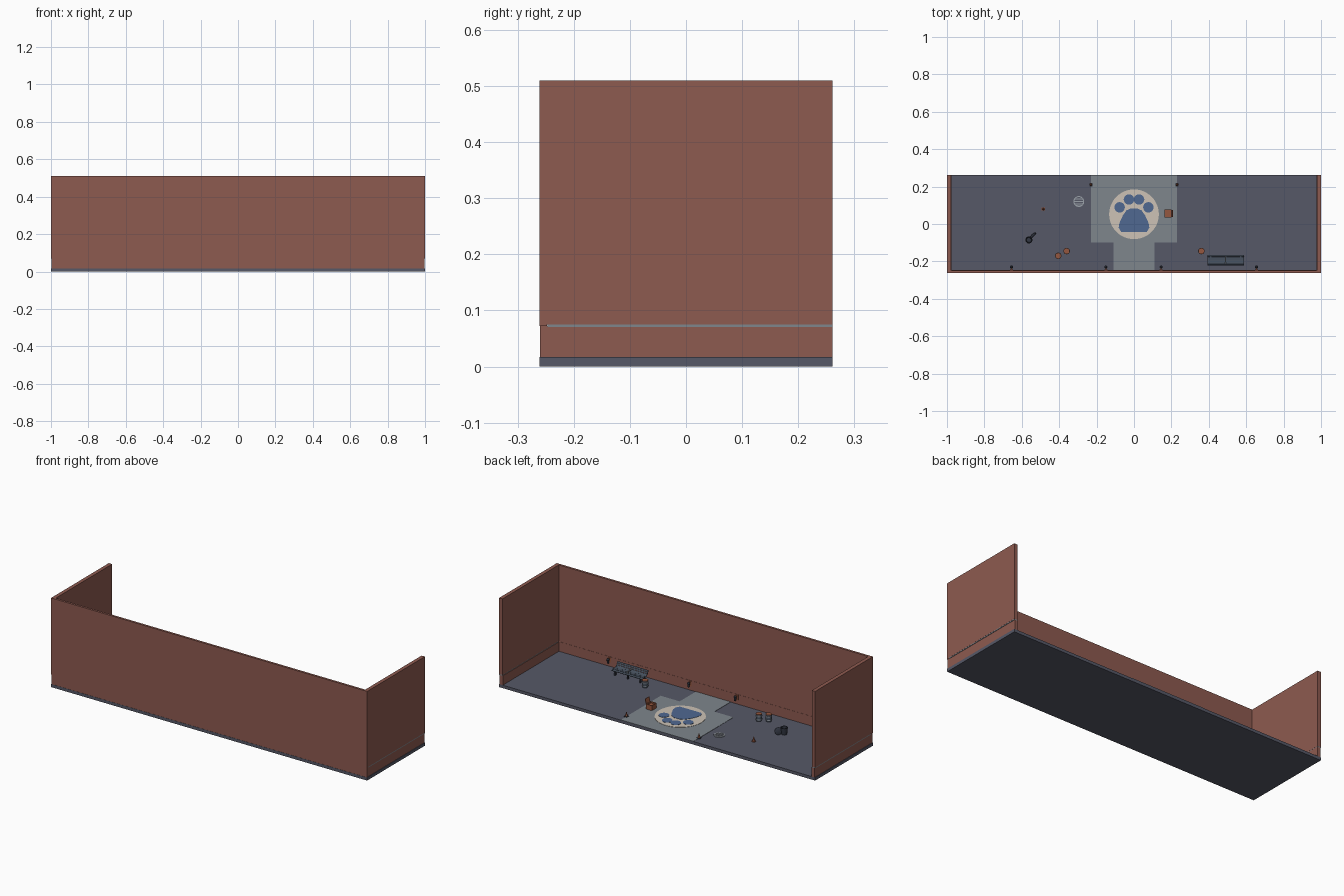
import bpy, bmesh, math
from mathutils import Matrix, Vector

if "Cube" in bpy.data.objects:
    bpy.data.objects.remove(bpy.data.objects["Cube"])

def mat(name, c):
    m = bpy.data.materials.new(name)
    m.diffuse_color = (*c, 1)
    m.use_nodes = True
    m.node_tree.nodes["Principled BSDF"].inputs["Base Color"].default_value = m.diffuse_color
    return m

BRICK = mat("brick red", (0.27, 0.103, 0.08))
FLOOR = mat("slate floor", (0.093, 0.098, 0.135))
PAVE = mat("paving grey", (0.21, 0.238, 0.262))
CREAM = mat("cream", (0.61, 0.545, 0.468))
BLUE = mat("muted blue", (0.08, 0.14, 0.283))
DARK = mat("dark iron", (0.032, 0.038, 0.055))
STEEL = mat("bench steel", (0.061, 0.08, 0.11))
RUST = mat("terracotta", (0.30, 0.095, 0.05))
PALE = mat("pale grey", (0.33, 0.36, 0.40))
G = 0.017  # floor level

def finish(name, bm, m, smooth=False):
    bmesh.ops.recalc_face_normals(bm, faces=bm.faces)
    me = bpy.data.meshes.new(name)
    bm.to_mesh(me)
    bm.free()
    me.materials.append(m)
    ob = bpy.data.objects.new(name, me)
    bpy.context.collection.objects.link(ob)
    if smooth:
        bpy.ops.object.select_all(action='DESELECT')
        ob.select_set(True)
        bpy.context.view_layer.objects.active = ob
        bpy.ops.object.shade_smooth_by_angle()
    return ob

def box(name, x0, x1, y0, y1, z0, z1, m, rot=None):
    bm = bmesh.new()
    bmesh.ops.create_cube(bm, size=1)
    bmesh.ops.scale(bm, vec=(x1 - x0, y1 - y0, z1 - z0), verts=bm.verts)
    if rot:
        bmesh.ops.rotate(bm, matrix=rot, verts=bm.verts)
    bmesh.ops.translate(bm, vec=((x0 + x1) / 2, (y0 + y1) / 2, (z0 + z1) / 2), verts=bm.verts)
    return finish(name, bm, m)

def lathe(name, prof, loc, m, n=20, rot=None):
    # closed solid of revolution from (radius, height) pairs
    bm = bmesh.new()
    rings = [[bm.verts.new((r * math.cos(2 * math.pi * i / n), r * math.sin(2 * math.pi * i / n), z))
              for i in range(n)] for r, z in prof]
    for a, b in zip(rings, rings[1:]):
        for i in range(n):
            bm.faces.new((a[i], a[(i + 1) % n], b[(i + 1) % n], b[i]))
    bm.faces.new(rings[0])
    bm.faces.new(rings[-1])
    if rot:
        bmesh.ops.rotate(bm, matrix=rot, verts=bm.verts)
    bmesh.ops.translate(bm, vec=loc, verts=bm.verts)
    return finish(name, bm, m, True)

def disc(name, x, y, r, z, h, m, n=40):
    return lathe(name, [(r, 0), (r, h)], (x, y, z), m, n)

def ring(name, x, y, z, r, w, h, m, n=32):
    bm = bmesh.new()
    sec = [(r - w, 0), (r, 0), (r, h), (r - w, h)]
    v = [[bm.verts.new((x + a * math.cos(2 * math.pi * i / n), y + a * math.sin(2 * math.pi * i / n), z + b))
          for a, b in sec] for i in range(n)]
    for i in range(n):
        for j in range(4):
            bm.faces.new((v[i][j], v[(i + 1) % n][j], v[(i + 1) % n][(j + 1) % 4], v[i][(j + 1) % 4]))
    return finish(name, bm, m, True)

def prism(name, pts, z0, z1, m):
    bm = bmesh.new()
    f = bm.faces.new([bm.verts.new((x, y, z0)) for x, y in pts])
    top = bmesh.ops.extrude_face_region(bm, geom=[f])["geom"]
    bmesh.ops.translate(bm, vec=(0, 0, z1 - z0), verts=[e for e in top if isinstance(e, bmesh.types.BMVert)])
    return finish(name, bm, m)

# floor slab and walls: recessed base course, thin string course, upper wall
box("floor_slab", -1, 1, -0.261, 0.261, 0, G, FLOOR)
box("front_wall_base", -0.997, 0.997, -0.26, -0.247, G, 0.072, BRICK)
box("front_wall", -1, 1, -0.261, -0.248, 0.072, 0.51, BRICK)
for s, side in ((-1, "left"), (1, "right")):
    def sx(a, b):
        return sorted((s * a, s * b))
    box(side + "_wall_base", *sx(0.977, 0.997), -0.248, 0.261, G, 0.07, BRICK)
    box(side + "_string_course", *sx(0.98, 0.9995), -0.247, 0.261, 0.07, 0.075, PAVE)
    box(side + "_wall", *sx(0.979, 1.0), -0.248, 0.261, 0.075, 0.51, BRICK)

# paved court and path
box("paved_court", -0.23, 0.23, -0.10, 0.261, G, G + 0.0015, PAVE)
box("paved_path", -0.11, 0.11, -0.247, -0.10, G, G + 0.0015, PAVE)

# round inlay with paw pads
disc("round_inlay", 0, 0.052, 0.133, G, 0.003, CREAM, 48)
half = [(0.068, -0.043), (0.082, -0.02), (0.078, 0.005), (0.06, 0.045), (0.04, 0.073), (0.015, 0.084)]
prism("main_pad", half + [(-x, y) for x, y in reversed(half)], G, G + 0.0045, BLUE)
for i, (x, y) in enumerate([(-0.077, 0.089), (-0.027, 0.131), (0.027, 0.131), (0.077, 0.089)]):
    disc("toe_pad_%d" % i, x, y, 0.028, G, 0.0045, BLUE, 24)

# bench: curved slats along an arc-like section, legs and pale centre arm
section = [(-0.166, 0.041), (-0.175, 0.046), (-0.185, 0.046), (-0.195, 0.046), (-0.205, 0.049),
           (-0.212, 0.057), (-0.217, 0.066), (-0.221, 0.075)]
for i, ((y0, z0), (y1, z1)) in enumerate(zip(section, section[1:])):
    ang = math.atan2(z1 - z0, y1 - y0)
    cy, cz = (y0 + y1) / 2, (z0 + z1) / 2
    box("bench_slat_%d" % i, 0.392, 0.588, cy - 0.0046, cy + 0.0046, cz - 0.002, cz + 0.002,
        STEEL, Matrix.Rotation(ang, 3, 'X'))
for i, x in enumerate((0.41, 0.49, 0.57)):
    box("bench_front_leg_%d" % i, x - 0.004, x + 0.004, -0.178, -0.170, G, 0.045, DARK)
    box("bench_back_leg_%d" % i, x - 0.004, x + 0.004, -0.214, -0.206, G, 0.052, DARK)
    box("bench_rail_%d" % i, x - 0.004, x + 0.004, -0.21, -0.172, 0.038, 0.044, DARK)
box("bench_centre_arm", 0.487, 0.493, -0.213, -0.172, 0.058, 0.062, PALE)
box("bench_arm_post", 0.487, 0.493, -0.178, -0.173, 0.045, 0.06, PALE)

# tubs with banded sides and terracotta tops
for i, (x, y) in enumerate([(0.36, -0.145), (-0.36, -0.145), (-0.405, -0.17)]):
    lathe("tub_%d" % i, [(0.014, 0), (0.016, 0.012), (0.0165, 0.024), (0.015, 0.038)], (x, y, G), STEEL)
    for z in (0.009, 0.027):
        ring("tub_band_%d" % i, x, y, G + z, 0.0175, 0.003, 0.004, PALE, 20)
    disc("tub_top_%d" % i, x, y, 0.0165, G + 0.038, 0.003, RUST, 20)

# dark can with its lid leaning against it
lathe("can", [(0.015, 0), (0.019, 0.036), (0.019, 0.039), (0.015, 0.039), (0.013, 0.01)], (-0.562, -0.085, G), DARK)
tilt = Vector((-1, 1, 0.3)).to_track_quat('Z', 'Y').to_matrix()
lathe("can_lid", [(0.02, -0.003), (0.02, 0.002), (0.012, 0.005)], (-0.541, -0.062, G + 0.02), DARK, 20, tilt)

# drain cover
ring("drain_rim", -0.295, 0.12, G, 0.029, 0.005, 0.003, PALE)
for k in range(-2, 3):
    w = math.sqrt(0.025 ** 2 - (k * 0.009) ** 2)
    box("drain_bar_%d" % (k + 2), -0.295 - w, -0.295 + w, 0.118 + k * 0.009, 0.122 + k * 0.009, G, G + 0.002, PALE)

# cones
for i, (x, y) in enumerate([(-0.485, 0.08), (-0.23, 0.21), (0.23, 0.21)]):
    box("cone_base_%d" % i, x - 0.009, x + 0.009, y - 0.009, y + 0.009, G, G + 0.004, DARK if i else RUST)
    lathe("cone_%d" % i, [(0.007, 0.003), (0.002, 0.026)], (x, y, G), RUST, 12)

# open crate with raised lid
x0, x1, y0, y1 = 0.162, 0.2, 0.034, 0.077
box("crate_bottom", x0, x1, y0, y1, G, G + 0.022, RUST)
for n, a in (("left", (x0, x0 + 0.004, y0, y1)), ("right", (x1 - 0.004, x1, y0, y1)),
             ("front", (x0, x1, y0, y0 + 0.004)), ("back", (x0, x1, y1 - 0.004, y1))):
    box("crate_rim_" + n, *a, G + 0.02, G + 0.03, RUST)
box("crate_lid", 0.203, 0.206, y0 + 0.003, y1 - 0.003, G + 0.028, G + 0.056, RUST, Matrix.Rotation(0.25, 3, 'Y'))

# wall lamps
for i, x in enumerate((-0.655, -0.15, 0.145, 0.655)):
    box("lamp_plate_%d" % i, x - 0.008, x + 0.008, -0.248, -0.244, 0.042, 0.07, RUST)
    box("lamp_arm_%d" % i, x - 0.003, x + 0.003, -0.246, -0.23, 0.064, 0.068, RUST)
    lathe("lamp_body_%d" % i, [(0.005, 0.042), (0.007, 0.06), (0.008, 0.063), (0.003, 0.07)], (x, -0.23, 0), DARK, 12)
